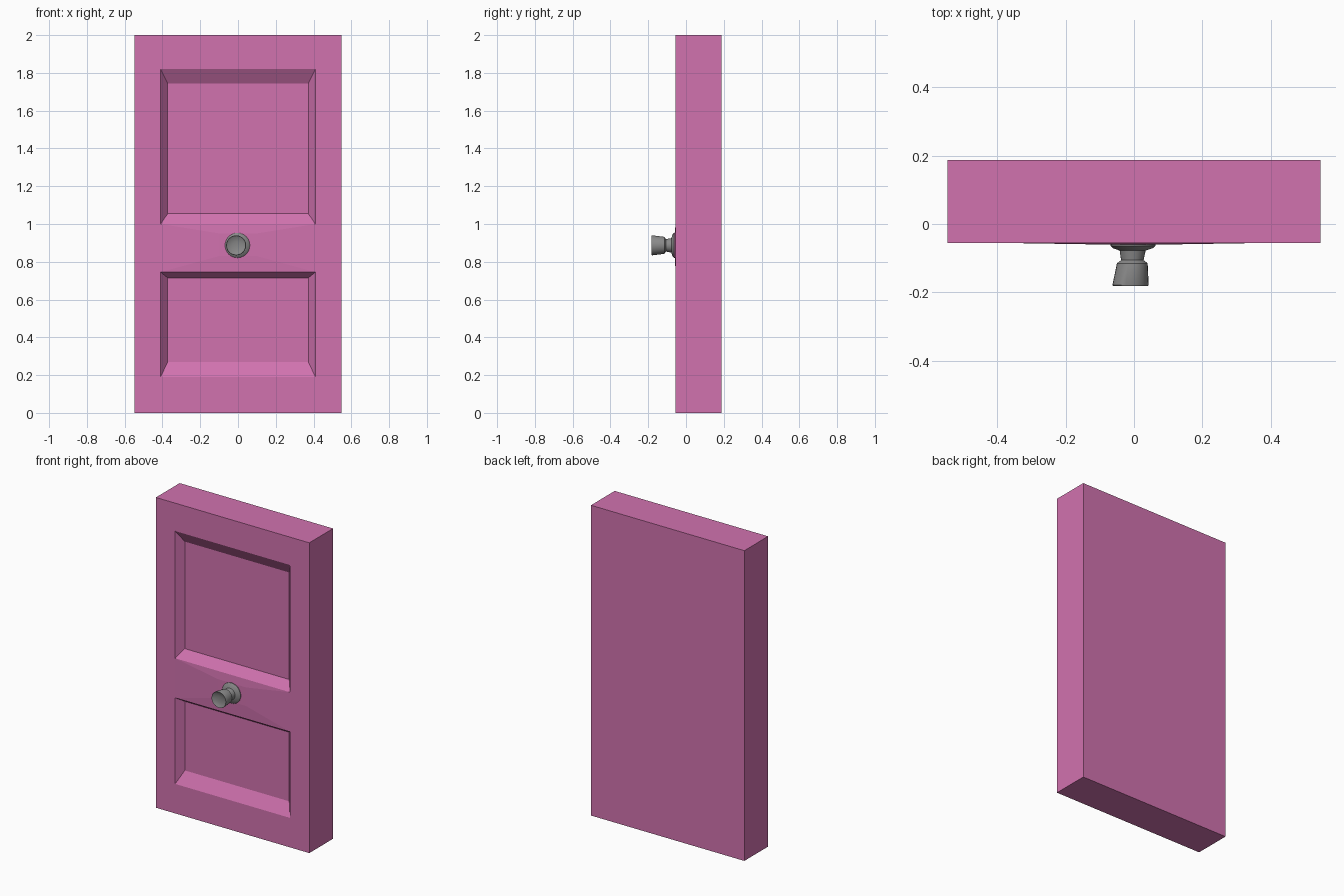
import bpy, bmesh, math
from mathutils import Vector

if "Cube" in bpy.data.objects:
    bpy.data.objects.remove(bpy.data.objects["Cube"])


def material(name, rgb):
    m = bpy.data.materials.new(name)
    m.diffuse_color = (*rgb, 1)
    m.use_nodes = True
    m.node_tree.nodes["Principled BSDF"].inputs["Base Color"].default_value = m.diffuse_color
    return m


def finish(bm, name, mat):
    bmesh.ops.remove_doubles(bm, verts=bm.verts, dist=1e-5)
    bmesh.ops.recalc_face_normals(bm, faces=bm.faces)
    me = bpy.data.meshes.new(name)
    bm.to_mesh(me)
    bm.free()
    ob = bpy.data.objects.new(name, me)
    bpy.context.collection.objects.link(ob)
    me.materials.append(mat)
    return ob


def rect(bm, x0, x1, z0, z1, y):
    return [bm.verts.new(p) for p in ((x0, y, z0), (x1, y, z0), (x1, y, z1), (x0, y, z1))]


def ring(bm, a, b):
    n = len(a)
    for i in range(n):
        bm.faces.new((a[i], a[(i + 1) % n], b[(i + 1) % n], b[i]))


pink = material("pink paint", (0.64, 0.17, 0.43))
grey = material("grey metal", (0.25, 0.25, 0.25))

W, FRONT, BACK, DEPTH = 0.547, -0.055, 0.187, 0.045
xs = [-W, -0.41, 0.41, W]
zs = [0, 0.19, 0.745, 1.0, 1.82, 2.0]
# inner floor of each recessed panel: row -> (z bottom, z top)
floors = {1: (0.27, 0.715), 3: (1.055, 1.745)}

# Door slab with two bevelled recesses and a slightly swollen middle rail
bm = bmesh.new()
for i in range(3):
    for j in range(5):
        outer = rect(bm, xs[i], xs[i + 1], zs[j], zs[j + 1], FRONT)
        if i == 1 and j in floors:
            inner = rect(bm, -0.372, 0.372, *floors[j], FRONT + DEPTH)
            ring(bm, outer, inner)
            bm.faces.new(inner)
        elif i == 1 and j == 2:
            inner = rect(bm, -0.1, 0.1, 0.83, 0.95, FRONT - 0.005)
            ring(bm, outer, inner)
            bm.faces.new(inner)
        else:
            bm.faces.new(outer)
# sides and back
back = rect(bm, -W, W, 0, 2, BACK)
bm.faces.new(back)
for x in (-W, W):
    loop = [(x, FRONT, z) for z in zs] + [(x, BACK, 2), (x, BACK, 0)]
    bm.faces.new([bm.verts.new(p) for p in loop])
for z in (0, 2):
    loop = [(x, FRONT, z) for x in xs] + [(W, BACK, z), (-W, BACK, z)]
    bm.faces.new([bm.verts.new(p) for p in loop])
finish(bm, "door_panel", pink)

# Knob: rose, neck and dished cap, turned about y (y, radius, centre x)
profile = [(-0.054, 0.066, -0.003), (-0.064, 0.066, -0.003), (-0.071, 0.058, -0.003),
           (-0.078, 0.038, -0.004), (-0.106, 0.033, -0.005), (-0.115, 0.045, -0.005),
           (-0.178, 0.053, -0.010), (-0.182, 0.051, -0.010), (-0.176, 0.040, -0.010),
           (-0.171, 0.020, -0.010)]
SEG = 24
bm = bmesh.new()
prev = None
for y, r, cx in profile:
    cur = [bm.verts.new((cx + r * math.cos(2 * math.pi * k / SEG), y,
                         0.887 + r * math.sin(2 * math.pi * k / SEG))) for k in range(SEG)]
    if prev:
        ring(bm, prev, cur)
    else:
        bm.faces.new(cur)
    prev = cur
bm.faces.new(prev)
knob = finish(bm, "door_knob", grey)
bpy.context.view_layer.objects.active = knob
knob.select_set(True)
bpy.ops.object.shade_smooth_by_angle(angle=math.radians(35))
